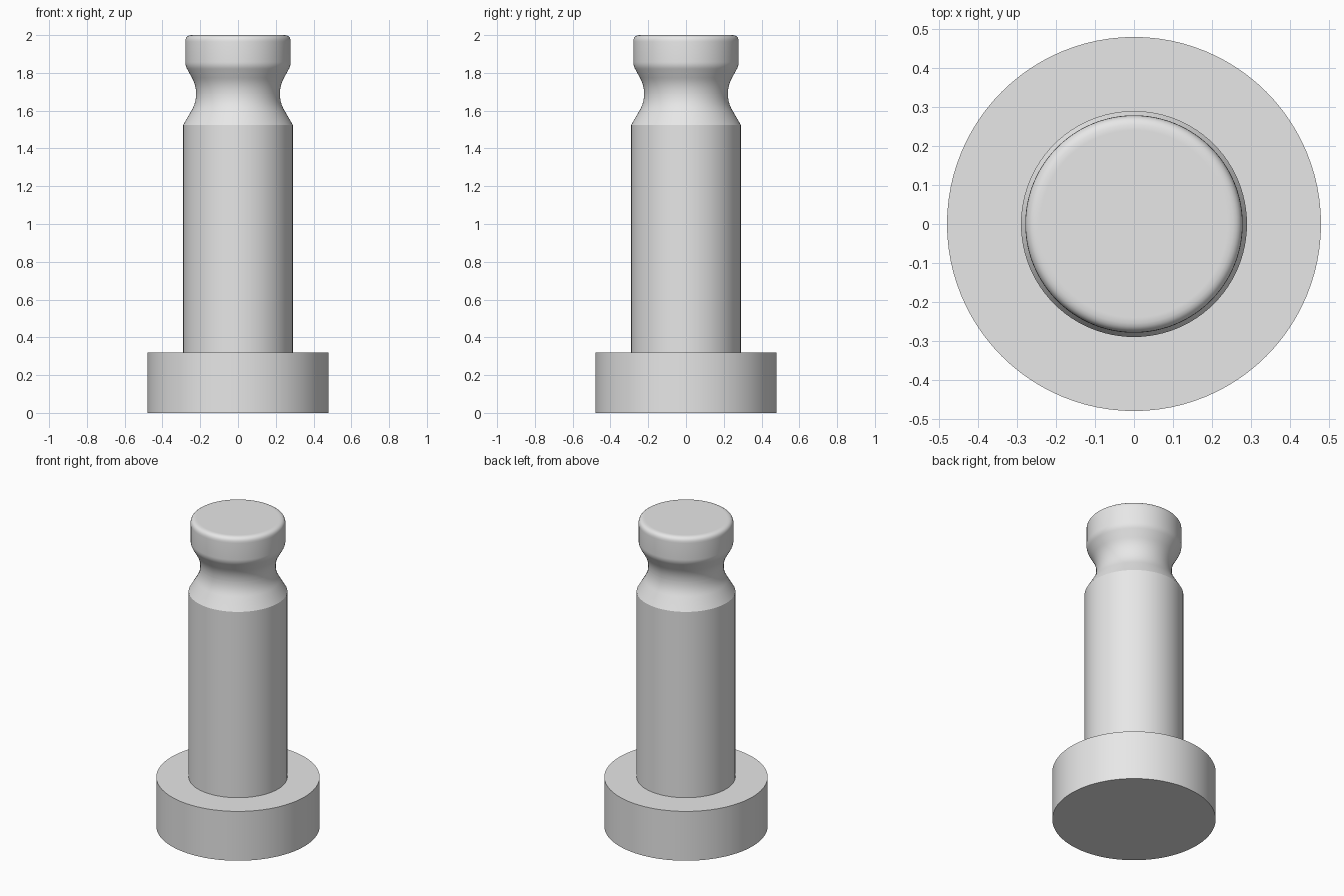
import bpy
import bmesh
import math
from mathutils import Vector

SEGMENTS = 96

cube = bpy.data.objects.get("Cube")
if cube:
    bpy.data.objects.remove(cube, do_unlink=True)

steel = bpy.data.materials.new("grey steel")
steel.use_nodes = True
steel.diffuse_color = (0.8, 0.8, 0.8, 1)
steel.node_tree.nodes["Principled BSDF"].inputs["Base Color"].default_value = (0.8, 0.8, 0.8, 1)


def rounded(profile, steps=6):
    """Turn (radius, z, fillet length) corners into a smooth outline."""
    points = [Vector((r, z)) for r, z, _ in profile]
    outline = []
    for i, corner in enumerate(points):
        size = profile[i][2]
        if not size:
            outline.append(corner)
            continue
        start = corner + (points[i - 1] - corner).normalized() * size
        end = corner + (points[i + 1] - corner).normalized() * size
        for k in range(steps + 1):
            t = k / steps
            outline.append(start * (1 - t) ** 2 + corner * 2 * t * (1 - t) + end * t ** 2)
    return outline


def lathe(name, profile, sharp_angle=24):
    """Revolve an outline around z, closing both ends with flat caps."""
    bm = bmesh.new()
    rings = []
    for r, z in rounded(profile):
        angles = [math.tau * s / SEGMENTS for s in range(SEGMENTS)]
        rings.append([bm.verts.new((r * math.cos(a), r * math.sin(a), z)) for a in angles])
    for low, high in zip(rings, rings[1:]):
        for s in range(SEGMENTS):
            n = (s + 1) % SEGMENTS
            bm.faces.new((low[s], low[n], high[n], high[s]))
    bm.faces.new(rings[0][::-1])
    bm.faces.new(rings[-1])
    bm.normal_update()
    # Smooth shading with crisp edges at the hard corners
    for face in bm.faces:
        face.smooth = len(face.verts) == 4
    for edge in bm.edges:
        edge.smooth = edge.calc_face_angle(0) < math.radians(sharp_angle)
    mesh = bpy.data.meshes.new(name)
    bm.to_mesh(mesh)
    bm.free()
    mesh.materials.append(steel)
    obj = bpy.data.objects.new(name, mesh)
    bpy.context.collection.objects.link(obj)
    return obj


# Wide disc at the foot
lathe("base_flange", [(0.48, 0, 0), (0.48, 0.32, 0)])

# Shaft, tapered neck groove and rounded head
lathe("locating_pin", [
    (0.29, 0.32, 0),
    (0.29, 1.525, 0),
    (0.222, 1.642, 0.045),
    (0.222, 1.735, 0.045),
    (0.279, 1.838, 0.02),
    (0.279, 2.0, 0.035),
    (0.24, 2.0, 0),
])
